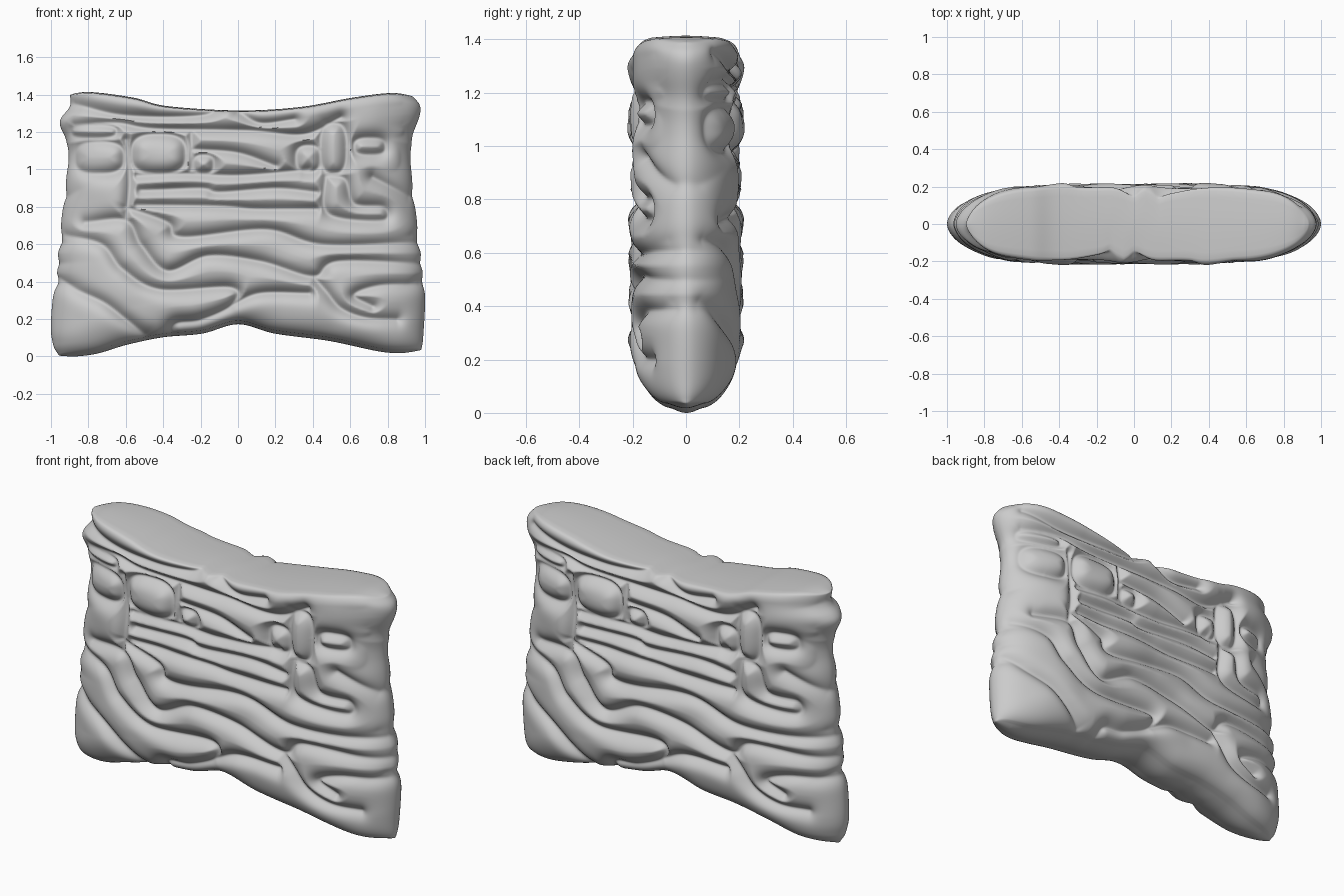
import bpy, bmesh, math
from mathutils import Vector, kdtree, noise

if "Cube" in bpy.data.objects:
    bpy.data.objects.remove(bpy.data.objects["Cube"])


def spline(pts, step=0.006):
    """Smooth path through a few points."""
    p = [Vector(q) for q in pts]
    p = [2 * p[0] - p[1]] + p + [2 * p[-1] - p[-2]]
    out = []
    for a, b, c, d in zip(p, p[1:], p[2:], p[3:]):
        n = max(2, int((c - b).length / step))
        for i in range(n):
            t = i / n
            out.append(0.5 * (2 * b + (c - a) * t + (2 * a - 5 * b + 4 * c - d) * t * t
                              + (3 * b - a - 3 * c + d) * t ** 3))
    return out + [p[-2]]


def profile(*pts):
    """Outline function sampled from a smooth path."""
    s = spline(pts)

    def f(x):
        for a, b in zip(s, s[1:]):
            if x <= b.x:
                t = (x - a.x) / max(b.x - a.x, 1e-6)
                return a.y + (b.y - a.y) * max(0, min(1, t))
        return s[-1].y
    return f


def rounding(t):
    """Quarter-circle ease from 0 to 1."""
    t = max(0.0, min(1.0, t))
    return math.sqrt(max(0.0, 1 - (1 - t) ** 2))


# Outline of the slab
top = profile((-1, 1.40), (-0.87, 1.41), (-0.62, 1.38), (-0.42, 1.335), (0, 1.312),
              (0.35, 1.33), (0.65, 1.38), (0.87, 1.405), (1, 1.39))
bottom = profile((-1, 0.01), (-0.8, 0.03), (-0.62, 0.08), (-0.42, 0.12), (-0.2, 0.14),
                 (0, 0.19), (0.2, 0.14), (0.5, 0.1), (0.8, 0.04), (1, 0.04))
left = profile((0, 0.96), (0.06, 0.99), (0.2, 1.0), (0.6, 0.96), (0.95, 0.92),
               (1.12, 0.915), (1.25, 0.955), (1.33, 0.91), (1.41, 0.9))
right = profile((0, 0.98), (0.08, 0.99), (0.35, 1.0), (0.6, 0.97), (0.95, 0.93),
                (1.15, 0.93), (1.33, 0.975), (1.41, 0.93))

# Crevices between the stones
crevices = []


def groove(*pts):
    crevices.extend(spline(pts, 0.003))


def stone(x0, x1, z0, z1):
    """Closed rounded crevice around one stone."""
    cx, cz, rx, rz = (x0 + x1) / 2, (z0 + z1) / 2, (x1 - x0) / 2, (z1 - z0) / 2
    for i in range(400):
        a = i * math.tau / 400
        c, s = math.cos(a), math.sin(a)
        crevices.append(Vector((cx + rx * math.copysign(abs(c) ** 0.7, c),
                                cz + rz * math.copysign(abs(s) ** 0.7, s))))


# Long flowing courses of the lower part
groove((-0.93, 0.65), (-0.73, 0.6), (-0.62, 0.47), (-0.42, 0.36), (-0.04, 0.37), (-0.03, 0.28), (-0.2, 0.2), (-0.33, 0.18), (-0.36, 0.12))
groove((-0.97, 0.42), (-0.87, 0.36), (-0.72, 0.29), (-0.6, 0.2), (-0.5, 0.12))
groove((-0.82, 0.72), (-0.6, 0.73), (-0.52, 0.6), (-0.38, 0.46), (-0.16, 0.54), (0.12, 0.51), (0.4, 0.43), (0.53, 0.51), (0.98, 0.5))
groove((-0.6, 0.8), (-0.38, 0.72), (-0.3, 0.64), (0.15, 0.68), (0.45, 0.6), (0.96, 0.61))
groove((0.4, 0.43), (0.47, 0.35), (0.55, 0.26), (0.68, 0.21), (0.85, 0.2))
groove((0.98, 0.39), (0.75, 0.38), (0.62, 0.33), (0.72, 0.27))
groove((-0.03, 0.28), (0.12, 0.34), (0.38, 0.34))
# Rows of stones in the upper part
groove((-0.54, 0.81), (-0.1, 0.805), (0.1, 0.79), (0.42, 0.79))
groove((-0.52, 0.89), (-0.2, 0.9), (-0.1, 0.88), (0.2, 0.9), (0.42, 0.88))
groove((-0.54, 0.97), (-0.28, 0.98), (0.0, 0.97), (0.38, 1.0))
groove((-0.6, 1.16), (-0.58, 0.95), (-0.6, 0.73))
groove((-0.25, 1.2), (-0.25, 1.0))
groove((-0.88, 1.24), (-0.65, 1.25), (-0.45, 1.22), (0.05, 1.21), (0.35, 1.19), (0.55, 1.28))
groove((-0.88, 1.35), (-0.6, 1.29), (-0.2, 1.29), (-0.1, 1.34))
groove((0.0, 1.31), (0.12, 1.25), (0.3, 1.27))
groove((-0.24, 1.11), (0.0, 1.09), (0.2, 1.02))
groove((0.92, 0.86), (0.8, 0.92), (0.72, 0.96))
groove((0.47, 0.97), (0.57, 0.95), (0.62, 0.82), (0.78, 0.8), (0.78, 0.73), (0.55, 0.74), (0.46, 0.8), (0.47, 0.97))
stone(-0.88, -0.61, 0.98, 1.15)
stone(-0.9, -0.65, 1.17, 1.24)
stone(-0.57, -0.28, 0.98, 1.19)
stone(-0.24, -0.13, 0.98, 1.08)
stone(0.44, 0.58, 0.98, 1.25)
stone(0.31, 0.44, 0.99, 1.13)
stone(0.62, 0.79, 1.08, 1.17)

tree = kdtree.KDTree(len(crevices))
for i, p in enumerate(crevices):
    tree.insert((p.x, p.y, 0), i)
tree.balance()


def crevice_depth(x, z):
    """Soft-bottomed crevice with a wide shoulder that makes the stones bulge."""
    d = math.hypot(tree.find((x, z, 0))[2], 0.007)
    return 0.036 * math.exp(-(d / 0.024) ** 1.3) + 0.02 * math.exp(-(d / 0.05) ** 2)


# Slab surface: front and back sheets, back carries the same pattern turned half round
NX, NZ, NC = 250, 180, 10
bm = bmesh.new()
front, back = [], []
cols = []
for i in range(NX + 1):
    t = 2 * i / NX - 1
    u = 0.5 * t + 0.5 * math.sin(math.pi * t / 2)
    cols.append((u, top(u), bottom(u)))
rows = []
for j in range(NZ + 1):
    t = j / NZ
    v = 0.6 * t + 0.4 * (0.5 - 0.5 * math.cos(math.pi * t))
    rows.append((v, left(v * 1.4), right(v * 1.4)))

for v, lx, rx in rows:
    frow, brow = [], []
    for u, zt, zb in cols:
        x = u * (rx if u > 0 else lx)
        z = zb + (zt - zb) * v
        k = (0.4 + 0.6 * rounding((z - zb) / 0.17)) * (0.84 + 0.16 * rounding((zt - z) / 0.05))
        y = 0.215 * k * max(0.0, 1 - abs(u) ** 5) ** 0.6
        gf, gb = crevice_depth(x, z), crevice_depth(-x, z)
        xe = x - math.copysign((gf + gb) * 0.3 * abs(u) ** 10, u)
        for row, side, g in ((frow, -1, gf), (brow, 1, gb)):
            wave = 0.014 * noise.noise(Vector((x * 4 * -side, z * 6, 2.0)))
            row.append(bm.verts.new((xe, side * y * (1 + (wave - g) / 0.2), z)))
    front.append(frow)
    back.append(brow)


def skin(grid, flip):
    for a, b in zip(grid, grid[1:]):
        for i in range(len(a) - 1):
            q = (a[i], a[i + 1], b[i + 1], b[i])
            bm.faces.new(q[::-1] if flip else q)


skin(front, False)
skin(back, True)

# Top face and underside
for r, flip in ((NZ, False), (0, True)):
    f, b = front[r], back[r]
    cap = [f]
    for c in range(1, NC):
        t = c / NC
        bulge = math.sin(math.pi * t) * (-0.015 if flip else 0.006)
        cap.append([bm.verts.new(p.co.lerp(q.co, t) + Vector((0, 0, bulge * min(1, abs(q.co.y - p.co.y) / 0.1))))
                    for p, q in zip(f, b)])
    skin(cap + [b], flip)

bmesh.ops.remove_doubles(bm, verts=bm.verts, dist=0.0004)
bmesh.ops.recalc_face_normals(bm, faces=bm.faces)

# Stand on the ground, centre
low = min(v.co.z for v in bm.verts)
mid = (max(v.co.x for v in bm.verts) + min(v.co.x for v in bm.verts)) / 2
for v in bm.verts:
    v.co.z -= low
    v.co.x -= mid
mesh = bpy.data.meshes.new("stone_wall_slab")
bm.to_mesh(mesh)
bm.free()
wall = bpy.data.objects.new("stone_wall_slab", mesh)
bpy.context.collection.objects.link(wall)
bpy.context.view_layer.objects.active = wall
wall.select_set(True)
bpy.ops.object.shade_smooth_by_angle(angle=math.radians(80))
